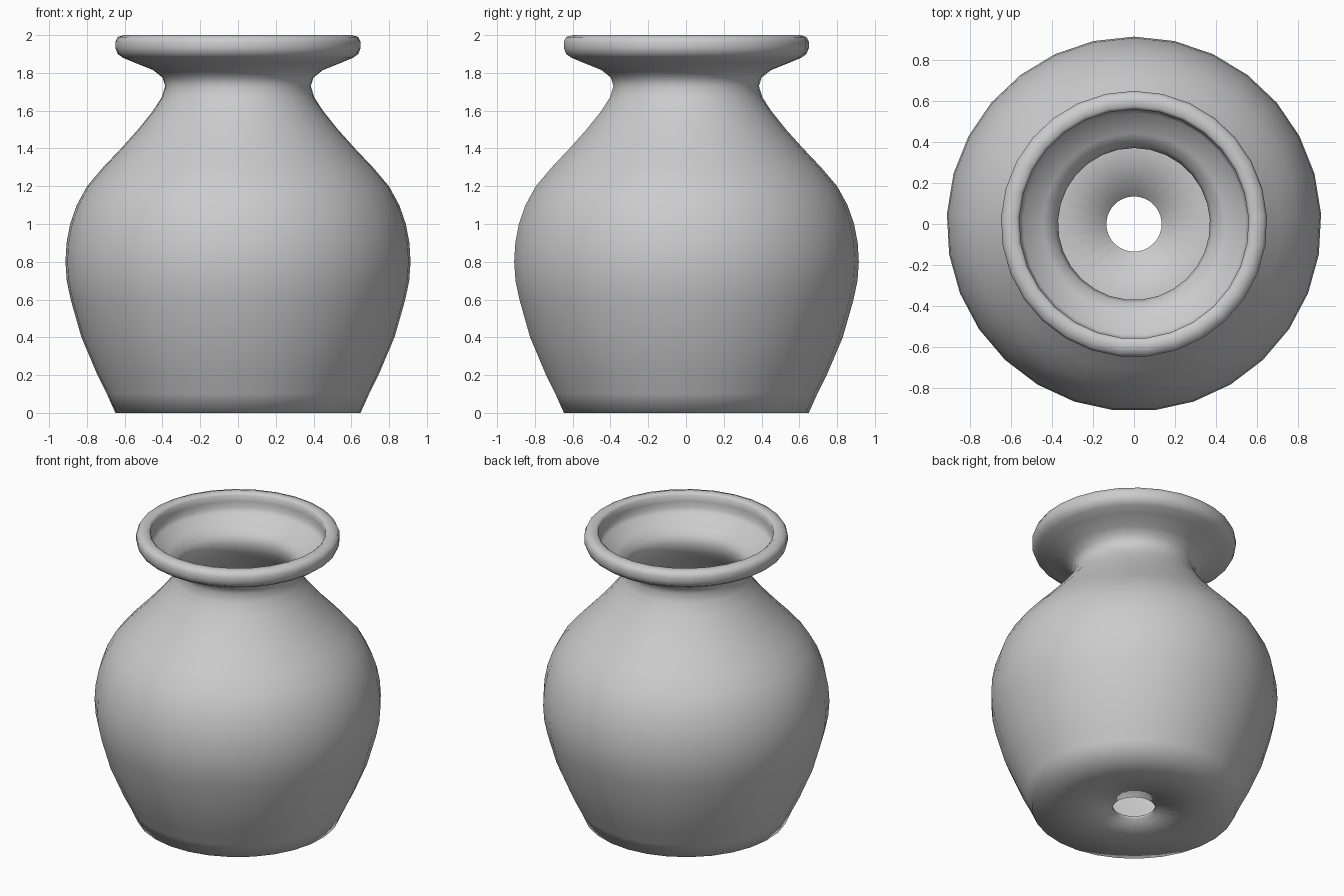
import bpy, bmesh, math

if "Cube" in bpy.data.objects:
    bpy.data.objects.remove(bpy.data.objects["Cube"])

SIDES = 29
WALL = 0.015

# outer silhouette as (radius, height): base hole, belly, neck, flare
outer = [(0.135, 0.0), (0.40, 0.0), (0.65, 0.0), (0.695, 0.1), (0.745, 0.2),
         (0.83, 0.4), (0.887, 0.6), (0.908, 0.7), (0.915, 0.8), (0.909, 0.9),
         (0.89, 1.0), (0.855, 1.1), (0.80, 1.2), (0.715, 1.3), (0.62, 1.4),
         (0.53, 1.5), (0.45, 1.6), (0.405, 1.67), (0.386, 1.73),
         (0.40, 1.775), (0.45, 1.815), (0.55, 1.855)]
# rounded rim
rim = [(0.61, 1.88), (0.638, 1.90), (0.65, 1.93), (0.65, 1.965), (0.638, 1.99),
       (0.605, 2.0), (0.575, 1.998), (0.56, 1.985), (0.562, 1.94), (0.558, 1.90)]

# inner wall: outer silhouette offset inwards
inner = []
for i, (r, z) in enumerate(outer):
    a, b = outer[max(i - 1, 0)], outer[min(i + 1, len(outer) - 1)]
    dr, dz = b[0] - a[0], b[1] - a[1]
    k = WALL / math.hypot(dr, dz)
    inner.append((r - dz * k, z + dr * k))
inner[0] = (0.135, WALL)
inner.reverse()
profile = outer + rim + inner

# lathe the closed profile
bm = bmesh.new()
rings = []
for r, z in profile:
    ring = []
    for s in range(SIDES):
        t = math.pi / 2 + 2 * math.pi * s / SIDES
        ring.append(bm.verts.new((r * math.cos(t), r * math.sin(t), z)))
    rings.append(ring)
for i, low in enumerate(rings):
    high = rings[(i + 1) % len(rings)]
    for s in range(SIDES):
        n = (s + 1) % SIDES
        bm.faces.new((low[s], low[n], high[n], high[s])).smooth = True
bmesh.ops.recalc_face_normals(bm, faces=bm.faces)
mesh = bpy.data.meshes.new("vase")
bm.to_mesh(mesh)
bm.free()
vase = bpy.data.objects.new("vase", mesh)
bpy.context.collection.objects.link(vase)
